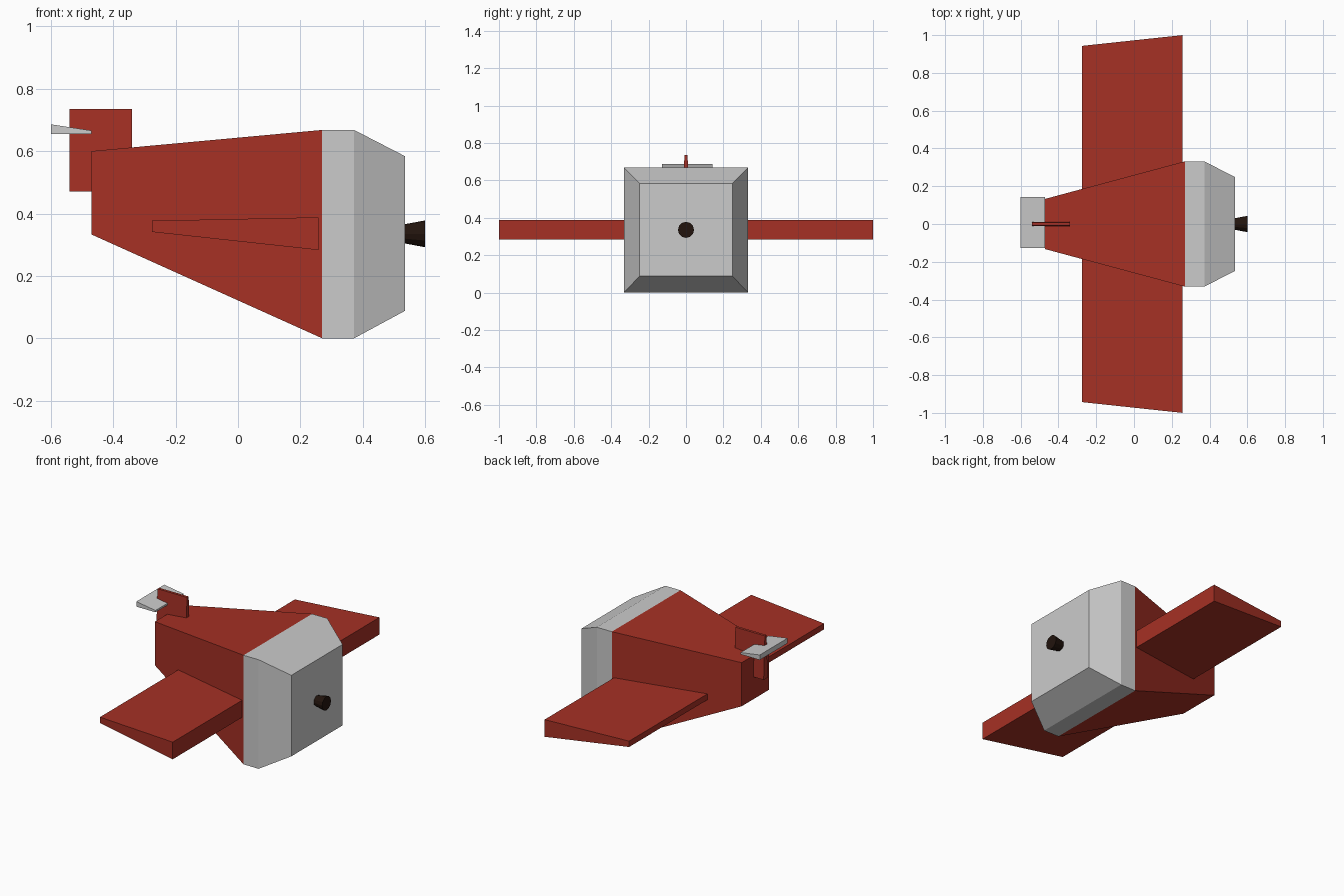
import bpy, bmesh
from math import pi
from mathutils import Matrix

if "Cube" in bpy.data.objects:
    bpy.data.objects.remove(bpy.data.objects["Cube"])


def material(name, rgb):
    m = bpy.data.materials.new(name)
    m.diffuse_color = (*rgb, 1)
    m.use_nodes = True
    m.node_tree.nodes["Principled BSDF"].inputs["Base Color"].default_value = m.diffuse_color
    return m


RED = material("red_paint", (0.38, 0.03, 0.018))
DARK = material("dark_metal", (0.016, 0.007, 0.004))


def finish(name, bm, mat=None):
    bmesh.ops.recalc_face_normals(bm, faces=bm.faces)
    me = bpy.data.meshes.new(name)
    bm.to_mesh(me)
    bm.free()
    ob = bpy.data.objects.new(name, me)
    bpy.context.collection.objects.link(ob)
    if mat:
        me.materials.append(mat)
    return ob


def loft(name, sections, mat=None, y=0.0):
    """Skin four-sided sections along x: (x, z_low, z_high, half_low, half_high)."""
    bm = bmesh.new()
    rings = []
    for x, z0, z1, w0, w1 in sections:
        corners = [(-w0, z0), (w0, z0), (w1, z1), (-w1, z1)]
        rings.append([bm.verts.new((x, y + cy, cz)) for cy, cz in corners])
    for a, b in zip(rings, rings[1:]):
        for i in range(4):
            j = (i + 1) % 4
            bm.faces.new((a[i], a[j], b[j], b[i]))
    bm.faces.new(rings[0])
    bm.faces.new(rings[-1])
    return finish(name, bm, mat)


# Tapered body and blunt engine cowl
loft("fuselage", [(-0.47, 0.333, 0.60, 0.133, 0.133),
                  (0.27, 0.0, 0.668, 0.332, 0.332)], RED)
loft("engine_cowl", [(0.27, 0.0, 0.668, 0.332, 0.332),
                     (0.372, 0.0, 0.668, 0.332, 0.332),
                     (0.535, 0.088, 0.584, 0.248, 0.248)])

# Wing runs through the body, thick at its leading edge
loft("wing", [(-0.275, 0.341, 0.377, 0.943, 0.943),
              (0.258, 0.283, 0.388, 1.0, 1.0)], RED)

# Tail fin narrows to the top, tailplane sits across it
loft("tail_fin", [(x, 0.47, 0.735, 0.02, 0.008) for x in (-0.54, -0.34)], RED)
loft("tailplane", [(-0.60, 0.655, 0.686, 0.135, 0.135),
                   (-0.47, 0.655, 0.666, 0.135, 0.135)], y=0.008)

# Propeller hub flares forward
hub = bmesh.new()
bmesh.ops.create_cone(hub, cap_ends=True, segments=12, radius1=0.03,
                      radius2=0.043, depth=0.07,
                      matrix=Matrix.Translation((0.565, 0, 0.335)) @ Matrix.Rotation(pi / 2, 4, 'Y'))
finish("propeller_hub", hub, DARK)
